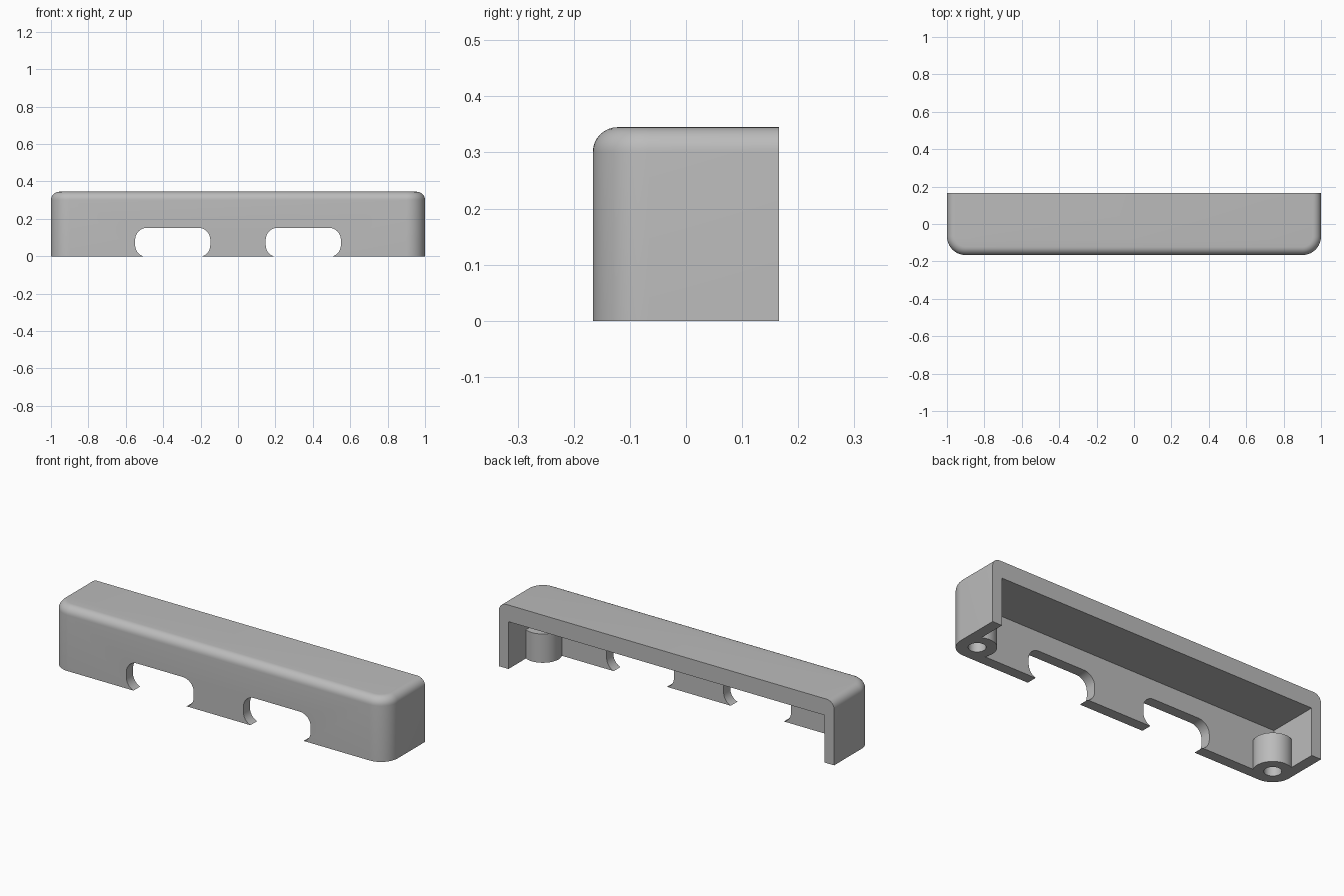
import bpy
import bmesh
from mathutils import Matrix

cube = bpy.data.objects.get("Cube")
if cube:
    bpy.data.objects.remove(cube, do_unlink=True)

HEIGHT, BACK, FRONT = 0.345, 0.166, -0.166
CORNER, FILLET, WALL, CEILING = 0.1, 0.044, 0.057, 0.255

grey = bpy.data.materials.new("grey plastic")
grey.use_nodes = True
colour = (0.5, 0.5, 0.5, 1)
grey.diffuse_color = colour
grey.node_tree.nodes["Principled BSDF"].inputs["Base Color"].default_value = colour


def finish(name, bm):
    bmesh.ops.recalc_face_normals(bm, faces=bm.faces)
    mesh = bpy.data.meshes.new(name)
    bm.to_mesh(mesh)
    bm.free()
    mesh.materials.append(grey)
    obj = bpy.data.objects.new(name, mesh)
    bpy.context.collection.objects.link(obj)
    return obj


def box(low, high):
    bm = bmesh.new()
    size = [h - l for l, h in zip(low, high)]
    centre = [(h + l) / 2 for l, h in zip(low, high)]
    bmesh.ops.create_cube(bm, size=1, matrix=Matrix.Translation(centre) @ Matrix.Diagonal((*size, 1)))
    return bm


def round_edges(bm, radius, segments, rule):
    edges = [e for e in bm.edges if rule(*[v.co for v in e.verts])]
    bmesh.ops.bevel(bm, geom=edges, offset=radius, segments=segments,
                    profile=0.5, affect='EDGES', clamp_overlap=False)


def cylinder(name, x, y, radius, low, high):
    bm = bmesh.new()
    bmesh.ops.create_cone(bm, cap_ends=True, segments=48, radius1=radius, radius2=radius,
                          depth=high - low, matrix=Matrix.Translation((x, y, (low + high) / 2)))
    return finish(name, bm)


def cut(target, cutter):
    mod = target.modifiers.new("cut", 'BOOLEAN')
    mod.operation, mod.solver, mod.object = 'DIFFERENCE', 'EXACT', cutter
    bpy.context.view_layer.objects.active = target
    bpy.ops.object.modifier_apply(modifier=mod.name)
    bpy.data.objects.remove(cutter, do_unlink=True)


# Outer cover: round front corners, then fillet the top rim except at the back
bm = box((-1, FRONT, 0), (1, BACK, HEIGHT))
round_edges(bm, CORNER, 12, lambda a, b: abs(a.z - b.z) > 0.1 and a.y < 0)
round_edges(bm, FILLET, 8, lambda a, b: min(a.z, b.z) > HEIGHT - 0.001
            and min(a.y, b.y) < BACK - 0.001)
cover = finish("cover", bm)

# Cavity open to the back and bottom, leaving two screw bosses standing
boss_x, boss_y = 1 - CORNER, FRONT + CORNER
cavity = finish("cavity_cutter", box((WALL - 1, FRONT + WALL, -0.1), (1 - WALL, 0.3, CEILING)))
for side in (-1, 1):
    cut(cavity, cylinder("boss_cutter", side * boss_x, boss_y, 0.094, -0.2, 0.155))
cut(cover, cavity)

for side in (-1, 1):
    # Screw holes through the bosses
    cut(cover, cylinder("hole_cutter", side * boss_x, boss_y, 0.042, -0.1, 0.2))
    # Rounded cable slots in the front wall
    x0, x1 = sorted((side * 0.148, side * 0.55))
    bm = box((x0, FRONT - 0.1, -0.004), (x1, FRONT + WALL + 0.03, 0.152))
    round_edges(bm, 0.064, 8, lambda a, b: abs(a.y - b.y) > 0.05)
    cut(cover, finish("slot_cutter", bm))

bpy.ops.object.select_all(action='DESELECT')
cover.select_set(True)
bpy.context.view_layer.objects.active = cover
bpy.ops.object.shade_smooth_by_angle(angle=0.6)
